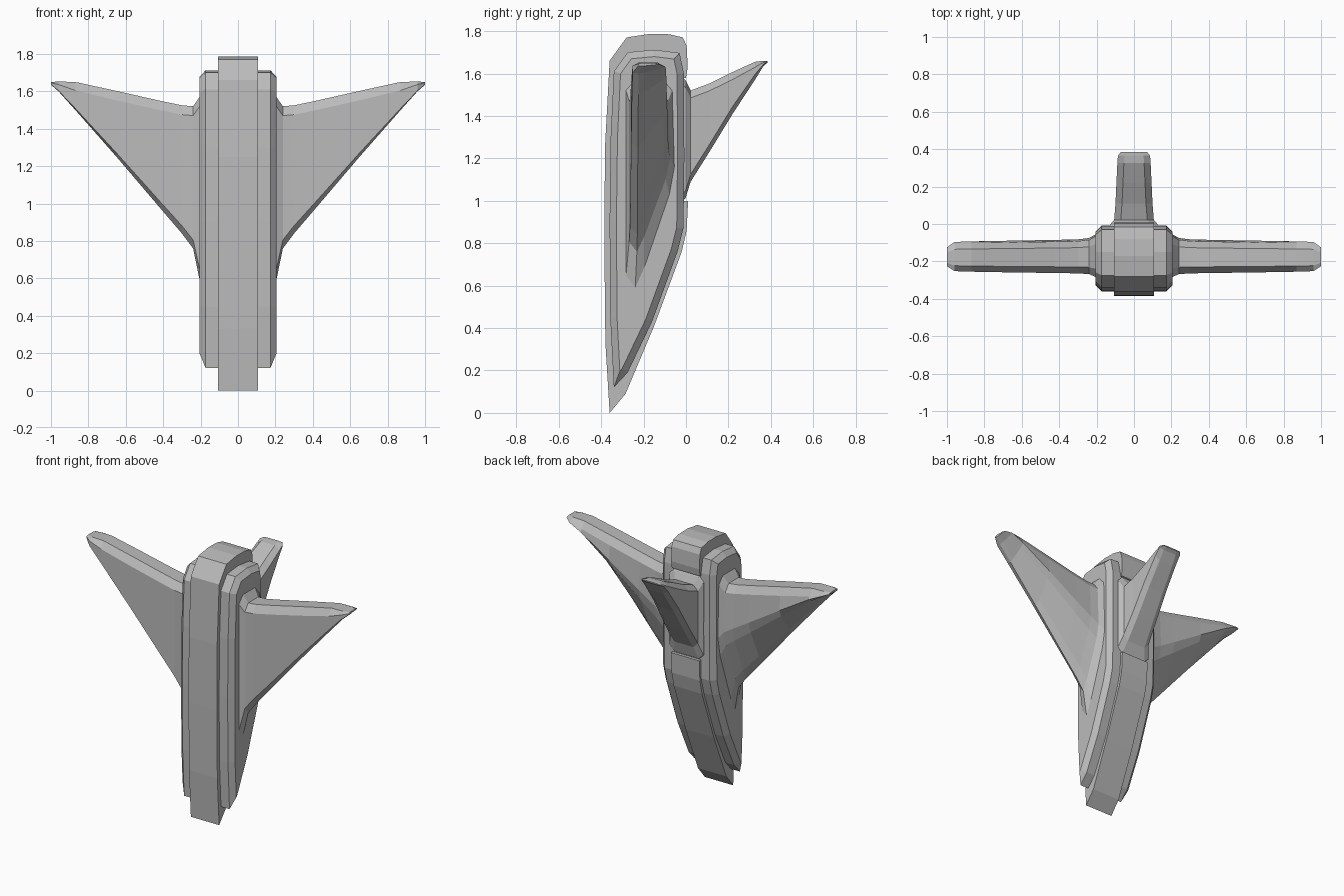
import bpy, bmesh

if "Cube" in bpy.data.objects:
    bpy.data.objects.remove(bpy.data.objects["Cube"])

grey = bpy.data.materials.new("plain grey")
grey.diffuse_color = (0.5, 0.5, 0.5, 1)
grey.use_nodes = True
grey.node_tree.nodes["Principled BSDF"].inputs["Base Color"].default_value = grey.diffuse_color


def loft(name, rings):
    """Skin a row of equal-length point rings and cap both ends."""
    bm = bmesh.new()
    rows = [[bm.verts.new(p) for p in ring] for ring in rings]
    n = len(rows[0])
    for a, b in zip(rows, rows[1:]):
        for i in range(n):
            j = (i + 1) % n
            bm.faces.new((a[i], a[j], b[j], b[i]))
    bm.faces.new(rows[0])
    bm.faces.new(rows[-1])
    bmesh.ops.recalc_face_normals(bm, faces=bm.faces)
    mesh = bpy.data.meshes.new(name)
    bm.to_mesh(mesh)
    bm.free()
    mesh.materials.append(grey)
    obj = bpy.data.objects.new(name, mesh)
    bpy.context.collection.objects.link(obj)
    return obj


def prism(name, profile, half, chamfer=0):
    """Extrude a y-z profile across x, optionally chamfering the side rims."""
    obj = loft(name, [[(x, y, z) for y, z in profile] for x in (-half, half)])
    if chamfer:
        bm = bmesh.new()
        bm.from_mesh(obj.data)
        rims = [e for e in bm.edges
                if abs(e.verts[0].co.x - e.verts[1].co.x) < 1e-5]
        bmesh.ops.bevel(bm, geom=rims, offset=chamfer, segments=1,
                        affect='EDGES', clamp_overlap=True)
        bm.to_mesh(obj.data)
        bm.free()
    return obj


# Central band, open at the back where the fin sits
band = [(-0.36, 0.0), (-0.38, 0.33), (-0.385, 0.8), (-0.382, 1.25),
        (-0.36, 1.66), (-0.28, 1.77), (-0.17, 1.787), (-0.08, 1.785),
        (-0.015, 1.77), (0.003, 1.73), (0.008, 1.63), (0.0, 1.58),
        (-0.04, 1.57), (-0.04, 1.0), (0.01, 1.0), (0.003, 0.86),
        (-0.02, 0.76), (-0.15, 0.41), (-0.285, 0.09)]
prism("central_band", band, 0.108)

# Body with chamfered side rims
body = [(-0.34, 0.12), (-0.357, 0.45), (-0.36, 0.9), (-0.355, 1.3),
        (-0.34, 1.61), (-0.275, 1.7), (-0.15, 1.712), (-0.03, 1.697),
        (-0.01, 1.6), (-0.008, 1.2), (-0.012, 0.87), (-0.04, 0.76),
        (-0.16, 0.43), (-0.275, 0.19)]
prism("body", body, 0.205, 0.032)


def wing_ring(x, top, bottom, front, back):
    """Thick section whose lower back slopes forward like the body."""
    h, w = top - bottom, back - front
    c = min(0.05, 0.3 * h)
    pts = [(front, top - c), (front + 0.2 * w, top), (back - 0.2 * w, top),
           (back, top - c), (back + 0.01, top - 0.42 * h),
           (back - 0.06 * w, top - 0.55 * h), (back - 0.6 * w, top - 0.9 * h),
           (front + 0.2 * w, bottom), (front, bottom + 0.06 * h)]
    return [(x, y, z) for y, z in pts]


# Wings, flared into the body at the root
wing = loft("wings", [wing_ring(*s) for s in (
    (0.17, 1.62, 0.54, -0.29, -0.055),
    (0.205, 1.57, 0.59, -0.283, -0.065),
    (0.24, 1.52, 0.76, -0.268, -0.085),
    (0.30, 1.525, 0.84, -0.264, -0.092),
    (0.42, 1.55, 0.98, -0.262, -0.095),
    (0.65, 1.602, 1.25, -0.259, -0.099),
    (0.87, 1.65, 1.50, -0.255, -0.103),
    (0.96, 1.652, 1.60, -0.252, -0.106),
    (1.00, 1.65, 1.635, -0.225, -0.135))])
mirror = wing.modifiers.new("other side", 'MIRROR')
mirror.use_axis[0] = True


def fin_ring(y, top, bottom, half):
    """Chamfered box section of the rear fin."""
    c = min(0.035, 0.3 * (top - bottom))
    side = [(half - 0.035, top), (half, top - c),
            (half, bottom + c), (half - 0.035, bottom)]
    return [(x, y, z) for x, z in side + [(-x, z) for x, z in reversed(side)]]


# Rear fin, flared at the root
loft("rear_fin", [fin_ring(*s) for s in (
    (-0.04, 1.60, 0.98, 0.14), (-0.003, 1.57, 1.01, 0.128),
    (0.022, 1.52, 1.09, 0.106), (0.11, 1.553, 1.23, 0.099),
    (0.22, 1.607, 1.41, 0.094), (0.325, 1.655, 1.57, 0.089),
    (0.365, 1.66, 1.635, 0.086), (0.385, 1.66, 1.652, 0.07))])
